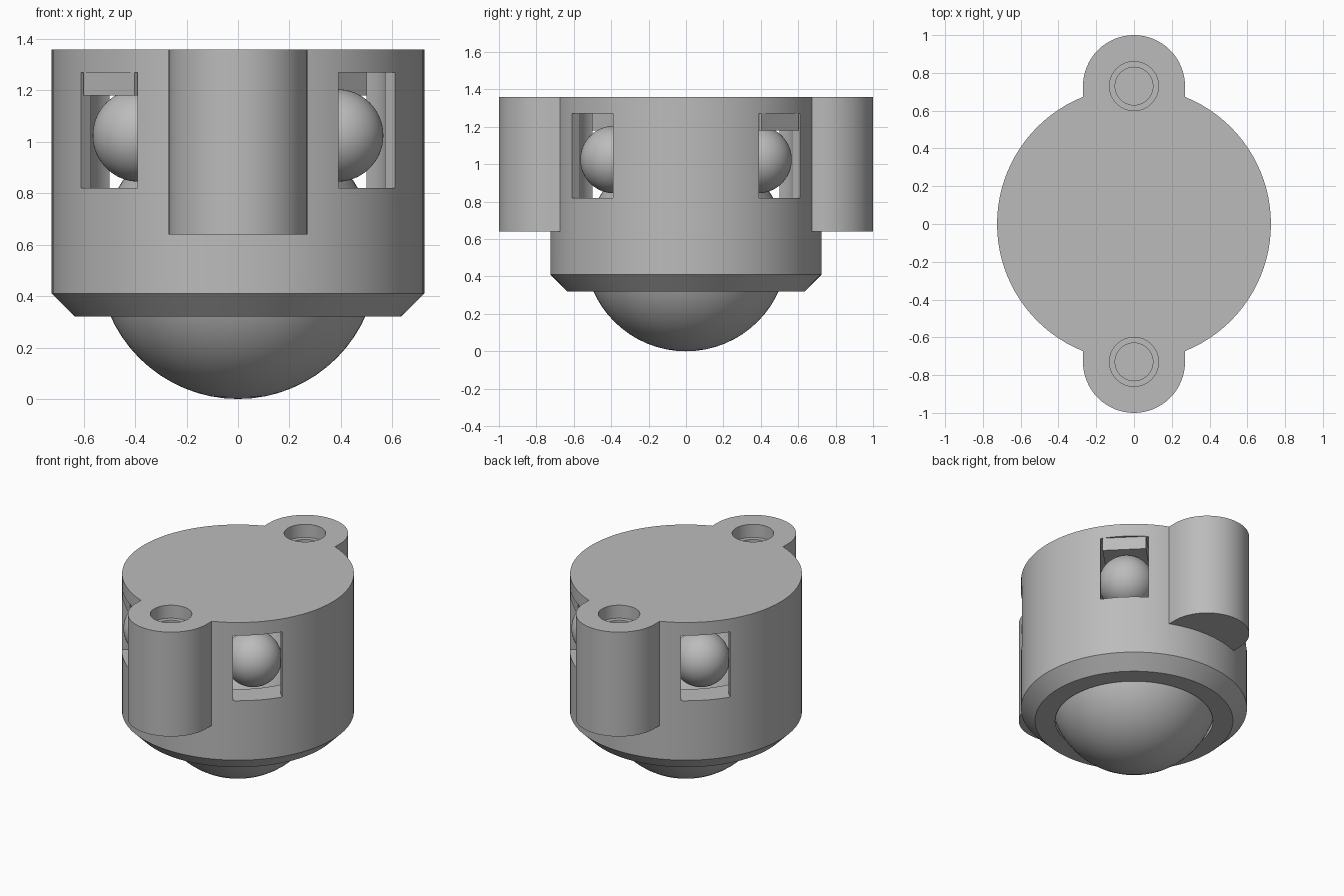
import bpy, bmesh
from math import pi, sin, cos, radians
from mathutils import Matrix, Vector

cube = bpy.data.objects.get("Cube")
if cube:
    bpy.data.objects.remove(cube, do_unlink=True)

grey = bpy.data.materials.new("plain grey")
grey.use_nodes = True
grey.diffuse_color = (0.5, 0.5, 0.5, 1)
grey.node_tree.nodes["Principled BSDF"].inputs["Base Color"].default_value = (0.5, 0.5, 0.5, 1)

RADIUS, TOP, SEAM, EAR_Y, EAR_R = 0.725, 1.36, 1.27, 0.73, 0.27
BALL_R, BALL_Z = 0.543, 0.543
ROLLER_R, ROLLER_Z, ROLLER_OUT = 0.18, 1.025, 0.545


def finish(name, bm):
    mesh = bpy.data.meshes.new(name)
    bmesh.ops.recalc_face_normals(bm, faces=bm.faces)
    bm.to_mesh(mesh)
    bm.free()
    ob = bpy.data.objects.new(name, mesh)
    bpy.context.collection.objects.link(ob)
    mesh.materials.append(grey)
    return ob


def lathe(name, profile, steps=96):
    """Solid of revolution from (radius, z) points, capped at both ends."""
    bm = bmesh.new()
    rings = [[bm.verts.new((r * cos(2 * pi * i / steps), r * sin(2 * pi * i / steps), z))
              for i in range(steps)] for r, z in profile]
    for a, b in zip(rings, rings[1:]):
        for i in range(steps):
            j = (i + 1) % steps
            bm.faces.new((a[i], a[j], b[j], b[i]))
    bm.faces.new(rings[0])
    bm.faces.new(rings[-1])
    return finish(name, bm)


def cylinder(name, x, y, r, z0, z1, steps=64):
    ob = lathe(name, [(r, z0), (r, z1)], steps)
    ob.data.transform(Matrix.Translation((x, y, 0)))
    return ob


def box(name, x0, x1, y0, y1, z0, z1, turn=0):
    bm = bmesh.new()
    bmesh.ops.create_cube(bm, size=1)
    size = Vector((x1 - x0, y1 - y0, z1 - z0))
    mid = Vector((x0 + x1, y0 + y1, z0 + z1)) / 2
    bm.transform(Matrix.Rotation(turn, 4, 'Z') @ Matrix.Translation(mid) @ Matrix.Diagonal(size).to_4x4())
    return finish(name, bm)


def sphere(name, r, loc):
    bm = bmesh.new()
    bmesh.ops.create_uvsphere(bm, u_segments=64, v_segments=32, radius=r)
    ob = finish(name, bm)
    ob.location = loc
    return ob


def combine(target, others, operation):
    """Apply one boolean per helper, then delete the helper."""
    for other in others:
        mod = target.modifiers.new("combine", 'BOOLEAN')
        mod.operation, mod.solver, mod.object = operation, 'EXACT', other
        bpy.context.view_layer.update()
        graph = bpy.context.evaluated_depsgraph_get()
        mesh = bpy.data.meshes.new_from_object(target.evaluated_get(graph))
        target.modifiers.clear()
        target.data = mesh
        bpy.data.objects.remove(other, do_unlink=True)


def ears(z0, z1):
    parts = []
    for s in (-1, 1):
        parts.append(cylinder("ear", 0, s * EAR_Y, EAR_R, z0, z1))
        parts.append(box("ear_web", -EAR_R, EAR_R, *sorted((s * 0.6, s * EAR_Y)), z0, z1))
    return parts


# Housing with chamfered foot and two mounting ears
housing = lathe("housing", [(0.635, 0.32), (RADIUS, 0.41), (RADIUS, SEAM)])
combine(housing, ears(0.64, SEAM), 'UNION')

# Socket for the main ball, opening downward
socket_r = BALL_R + 0.01
socket = [(socket_r * cos(radians(a)), BALL_Z + socket_r * sin(radians(a))) for a in range(-30, 1, 5)]
combine(housing, [lathe("socket_cutter", socket + [(socket_r, SEAM + 0.1)])], 'DIFFERENCE')

# Roller pockets with side windows, and screw holes
corners = [radians(45 + 90 * i) for i in range(4)]
for a in corners:
    pocket = cylinder("pocket_cutter", ROLLER_OUT * cos(a), ROLLER_OUT * sin(a), 0.19, 0.82, SEAM + 0.1)
    window = box("window_cutter", 0.5, 0.9, -0.155, 0.155, 0.82, SEAM + 0.1, a)
    combine(housing, [pocket, window], 'DIFFERENCE')
combine(housing, [cylinder("screw_cutter", 0, s * EAR_Y, 0.1, 1.0, TOP) for s in (-1, 1)], 'DIFFERENCE')

# Lid with counterbored ears and two locating tabs
lid = lathe("lid", [(RADIUS, SEAM), (RADIUS, TOP)])
combine(lid, ears(SEAM, TOP), 'UNION')
combine(lid, [cylinder("bore_cutter", 0, s * EAR_Y, 0.13, SEAM - 0.1, TOP + 0.1) for s in (-1, 1)], 'DIFFERENCE')
tabs = [box("lid_tab_" + side, 0.4, 0.71, -0.14, 0.14, 1.18, SEAM, a)
        for side, a in (("back_left", corners[0]), ("front_right", corners[2]))]

# Main ball and four small support balls
balls = [sphere("main_ball", BALL_R, (0, 0, BALL_Z))]
for place, a in zip(("back_left", "back_right", "front_right", "front_left"), corners):
    balls.append(sphere("support_ball_" + place, ROLLER_R,
                        (ROLLER_OUT * cos(a), ROLLER_OUT * sin(a), ROLLER_Z)))

bpy.ops.object.select_all(action='DESELECT')
for ob in [housing, lid] + tabs + balls:
    ob.select_set(True)
bpy.context.view_layer.objects.active = housing
bpy.ops.object.shade_smooth_by_angle(angle=radians(30))
